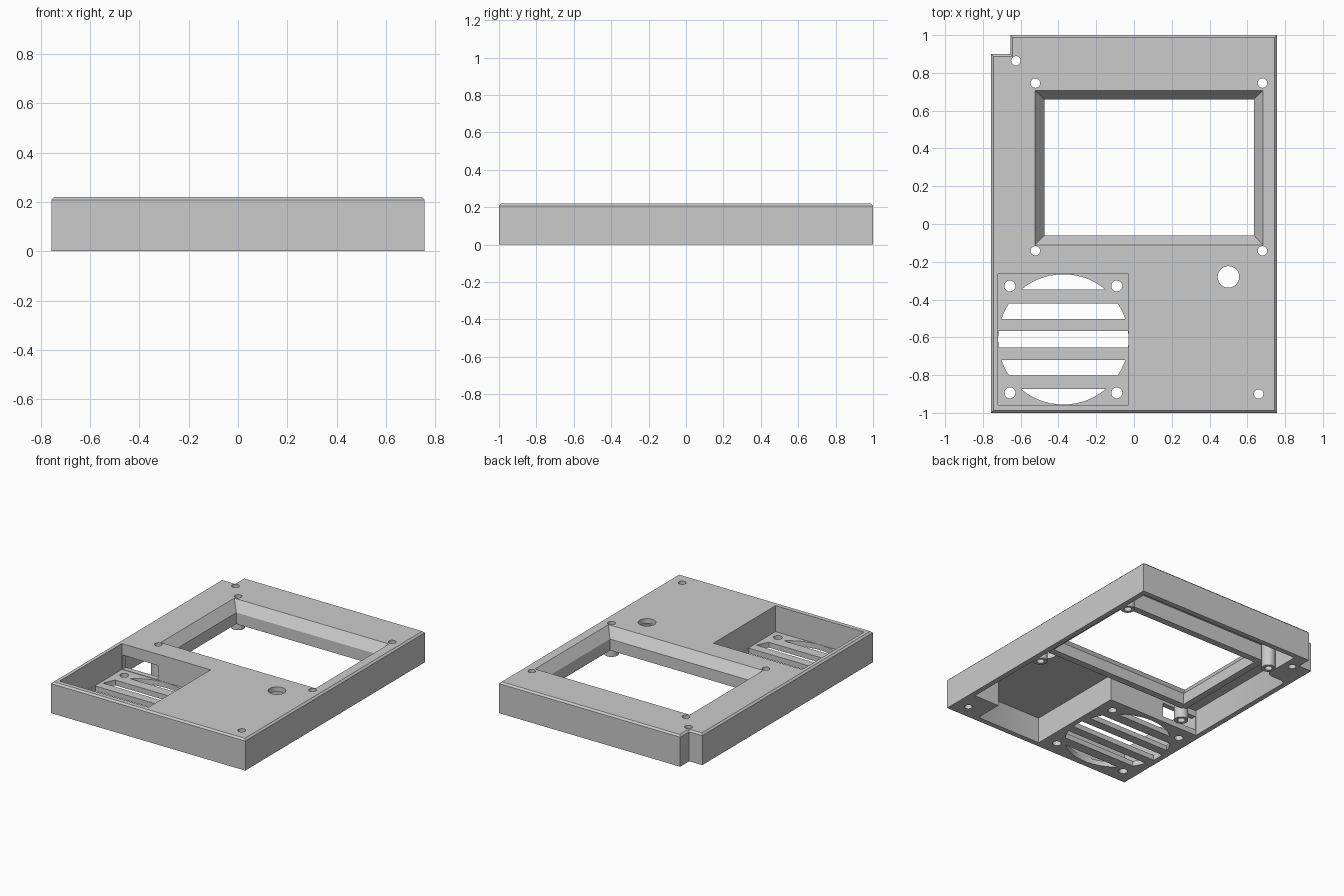
import bpy, bmesh, math

cube = bpy.data.objects.get("Cube")
if cube:
    bpy.data.objects.remove(cube, do_unlink=True)

grey = bpy.data.materials.new("matte_grey")
grey.use_nodes = True
colour = (0.6, 0.6, 0.6, 1)
grey.diffuse_color = colour
grey.node_tree.nodes["Principled BSDF"].inputs["Base Color"].default_value = colour


def loft(name, sections):
    """Closed solid through (outline, z) sections, outlines anticlockwise."""
    bm = bmesh.new()
    rings = [[bm.verts.new((x, y, z)) for x, y in pts] for pts, z in sections]
    n = len(rings[0])
    for low, high in zip(rings, rings[1:]):
        for i in range(n):
            j = (i + 1) % n
            bm.faces.new((low[i], low[j], high[j], high[i]))
    bm.faces.new(rings[0][::-1])
    bm.faces.new(rings[-1])
    bmesh.ops.recalc_face_normals(bm, faces=bm.faces)
    mesh = bpy.data.meshes.new(name)
    bm.to_mesh(mesh)
    bm.free()
    mesh.materials.append(grey)
    obj = bpy.data.objects.new(name, mesh)
    bpy.context.collection.objects.link(obj)
    return obj


def prism(name, pts, z0, z1):
    return loft(name, [(pts, z0), (pts, z1)])


def rect(x0, x1, y0, y1):
    return [(x0, y0), (x1, y0), (x1, y1), (x0, y1)]


def circle(x, y, r, n=32):
    return [(x + r * math.cos(math.tau * i / n), y + r * math.sin(math.tau * i / n))
            for i in range(n)]


def combine(target, tool, operation):
    mod = target.modifiers.new("shape", "BOOLEAN")
    mod.operation, mod.solver, mod.object = operation, "EXACT", tool
    bpy.ops.object.select_all(action="DESELECT")
    bpy.context.view_layer.objects.active = target
    target.select_set(True)
    bpy.ops.object.modifier_apply(modifier=mod.name)
    bpy.data.objects.remove(tool, do_unlink=True)


def cut(tool):
    combine(case, tool, "DIFFERENCE")


def add(tool):
    combine(case, tool, "UNION")


def case_outline(i):
    x, y = 0.757 - i, 1 - i
    return [(-x, -y), (x, -y), (x, y), (-0.655 + i, y), (-0.655 + i, 0.9 - i), (-x, 0.9 - i)]


# Outer case with a chamfered top edge and a notched corner
case = loft("case_cover", [(case_outline(0), 0), (case_outline(0), 0.208),
                           (case_outline(0.012), 0.22)])

# Hollow underside, leaving the fan well and two corner blocks
cavity = [(0.007, -0.963), (0.5, -0.963), (0.515, -0.957), (0.52, -0.94), (0.52, -0.76),
          (0.72, -0.76), (0.72, 0.963), (-0.56, 0.963), (-0.56, 0.72), (-0.575, 0.69),
          (-0.6, 0.68), (-0.69, 0.68), (-0.712, 0.67), (-0.72, 0.65),
          (-0.72, -0.228), (0.007, -0.228)]
cut(prism("cavity_cutter", cavity, -0.05, 0.185))

# Screen frame and its four screw posts
screen_outer = rect(-0.525, 0.682, -0.11, 0.708)
screen_inner = rect(-0.475, 0.635, -0.06, 0.66)
add(prism("screen_frame", screen_outer, 0.07, 0.2))
posts = [(x, y) for x in (-0.522, 0.68) for y in (-0.142, 0.746)]
for x, y in posts:
    add(prism("screw_post", circle(x, y, 0.046), 0.002, 0.2))

# Window with sloping sides at the top
cut(loft("window_cutter", [(screen_inner, -0.05), (screen_inner, 0.15),
                           (screen_outer, 0.22), (screen_outer, 0.3)]))

# Open fan well with a cable passage in its back wall
cut(prism("well_cutter", rect(-0.72, -0.028, -0.957, -0.265), 0.037, 0.3))
cut(prism("cable_cutter", rect(-0.715, -0.44, -0.29, -0.2), 0.04, 0.14))

# Fan grille: a circle split into slots by straight bars
fan_x, fan_y, fan_r = -0.374, -0.611, 0.345


def slot(y0, y1, n=12):
    ys = [y0 + (y1 - y0) * i / n for i in range(n + 1)]
    half = [(math.sqrt(fan_r ** 2 - y * y), y) for y in ys]
    return ([(fan_x + w, fan_y + y) for w, y in half] +
            [(fan_x - w, fan_y + y) for w, y in reversed(half)])


for y0, y1 in ((-0.344, -0.263), (-0.19, -0.108), (-0.044, 0.044),
               (0.108, 0.19), (0.263, 0.344)):
    cut(prism("slot_cutter", slot(y0, y1), -0.05, 0.1))

# Round holes: fan screws, posts, corner screws and the button
holes = [(fan_x + sx * 0.283, fan_y + sy * 0.283, 0.029) for sx in (-1, 1) for sy in (-1, 1)]
holes += [(x, y, 0.025) for x, y in posts]
holes += [(-0.625, 0.864, 0.025), (0.66, -0.9, 0.025), (0.5, -0.28, 0.057)]
for x, y, r in holes:
    cut(prism("hole_cutter", circle(x, y, r), -0.05, 0.3))

bpy.ops.object.select_all(action="DESELECT")
case.select_set(True)
bpy.context.view_layer.objects.active = case
bpy.ops.object.shade_smooth_by_angle(angle=math.radians(25))
